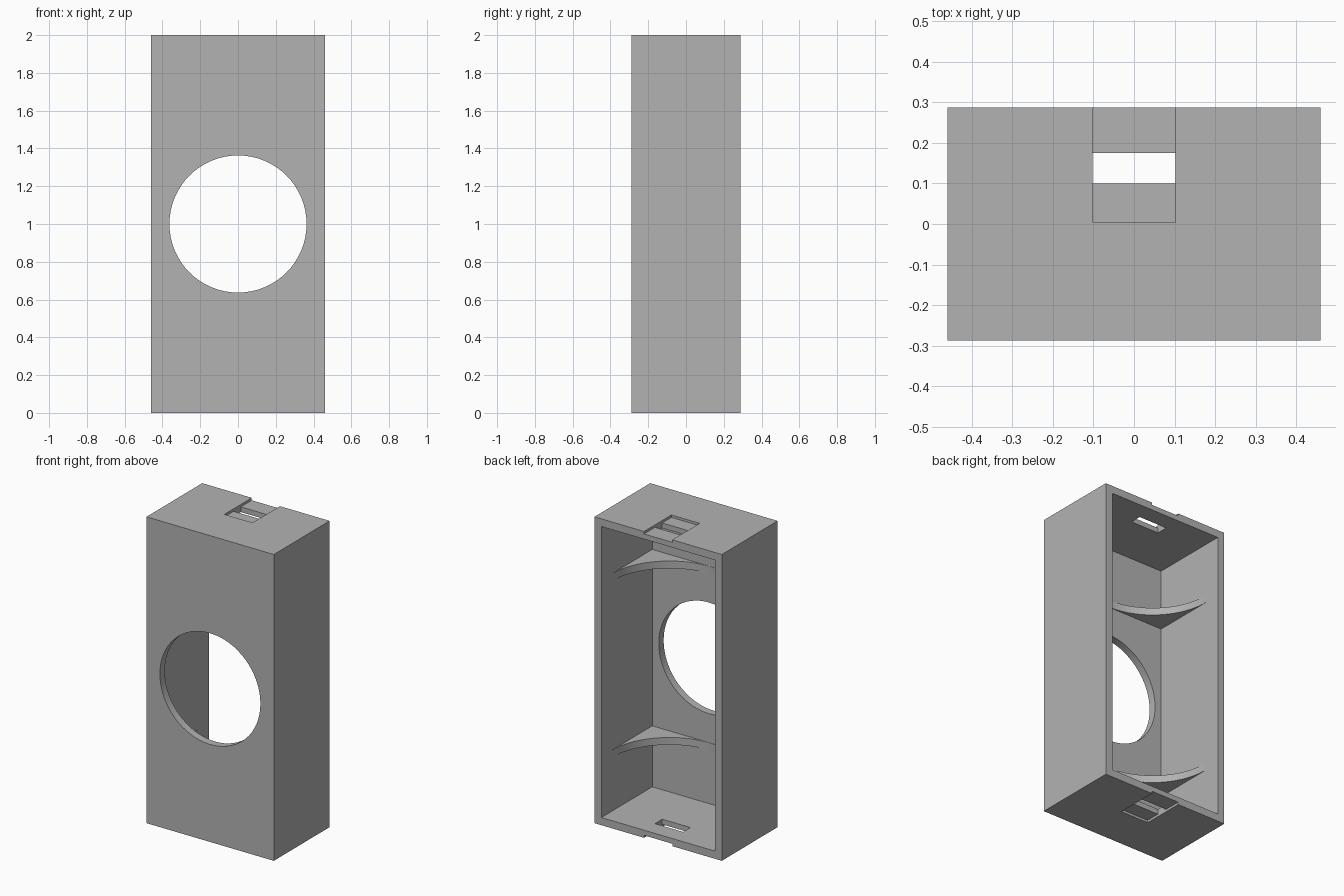
import bpy, bmesh, math

if "Cube" in bpy.data.objects:
    bpy.data.objects.remove(bpy.data.objects["Cube"], do_unlink=True)

W, D, H, WALL = 0.92, 0.575, 2.0, 0.05
IN_X = W / 2 - WALL
FRONT_IN = -D / 2 + WALL

grey = bpy.data.materials.new("plain_grey")
grey.use_nodes = True
grey.diffuse_color = (0.45, 0.45, 0.45, 1)
grey.node_tree.nodes["Principled BSDF"].inputs["Base Color"].default_value = grey.diffuse_color


def box(name, x, y, z):
    """Box from (min, max) pairs on each axis."""
    bpy.ops.mesh.primitive_cube_add(size=1)
    ob = bpy.context.object
    ob.name = name
    for i, (lo, hi) in enumerate((x, y, z)):
        for v in ob.data.vertices:
            v.co[i] = hi if v.co[i] > 0 else lo
    ob.data.materials.append(grey)
    return ob


def cut(target, cutter):
    """Subtract the cutter and discard it."""
    mod = target.modifiers.new("cut", 'BOOLEAN')
    mod.operation, mod.solver, mod.object = 'DIFFERENCE', 'EXACT', cutter
    cutter.hide_render = True
    bpy.context.view_layer.objects.active = target
    bpy.ops.object.modifier_apply(modifier=mod.name)
    bpy.data.objects.remove(cutter, do_unlink=True)


def smooth(ob):
    bpy.ops.object.select_all(action='DESELECT')
    ob.select_set(True)
    bpy.context.view_layer.objects.active = ob
    bpy.ops.object.shade_smooth_by_angle(angle=math.radians(30))


# Housing: a box open at the back
housing = box("housing", (-W / 2, W / 2), (-D / 2, D / 2), (0, H))
cut(housing, box("cavity_cutter", (-IN_X, IN_X), (FRONT_IN, D), (WALL, H - WALL)))

# Round front opening
bpy.ops.mesh.primitive_cylinder_add(vertices=64, radius=0.363, depth=0.3,
                                    location=(0, -D / 2, H / 2),
                                    rotation=(math.pi / 2, 0, 0))
cut(housing, bpy.context.object)

# Shallow strap recesses, top and bottom, running out at the back
RECESS = 0.016
for z in ((-0.1, RECESS), (H - RECESS, H + 0.1)):
    cut(housing, box("recess_cutter", (-0.102, 0.102), (0.005, D), z))

# Slots through both end walls
cut(housing, box("slot_cutter", (-0.102, 0.102), (0.1, 0.175), (-0.1, H + 0.1)))
smooth(housing)


def cradle(name, z, thick=0.048, steps=40):
    """Shelf against the front wall with a semicircular hollow facing back."""
    r = IN_X - 0.001
    cy = FRONT_IN + r + 0.001
    bm = bmesh.new()
    arc = [(r * math.cos(a), cy - r * math.sin(a))
           for a in (math.pi * i / steps for i in range(steps + 1))]
    outline = arc + [(-IN_X, cy), (-IN_X, FRONT_IN), (IN_X, FRONT_IN), (IN_X, cy)]
    face = bm.faces.new([bm.verts.new((x, y, z)) for x, y in outline])
    ext = bmesh.ops.extrude_face_region(bm, geom=[face])
    bmesh.ops.translate(bm, vec=(0, 0, thick),
                        verts=[g for g in ext["geom"] if isinstance(g, bmesh.types.BMVert)])
    bmesh.ops.recalc_face_normals(bm, faces=bm.faces)
    bmesh.ops.triangulate(bm, faces=[f for f in bm.faces if len(f.verts) > 4])
    me = bpy.data.meshes.new(name)
    bm.to_mesh(me)
    bm.free()
    me.materials.append(grey)
    ob = bpy.data.objects.new(name, me)
    bpy.context.collection.objects.link(ob)
    smooth(ob)


# Two curved cradles inside
cradle("lower_cradle", 0.4)
cradle("upper_cradle", 1.552)
